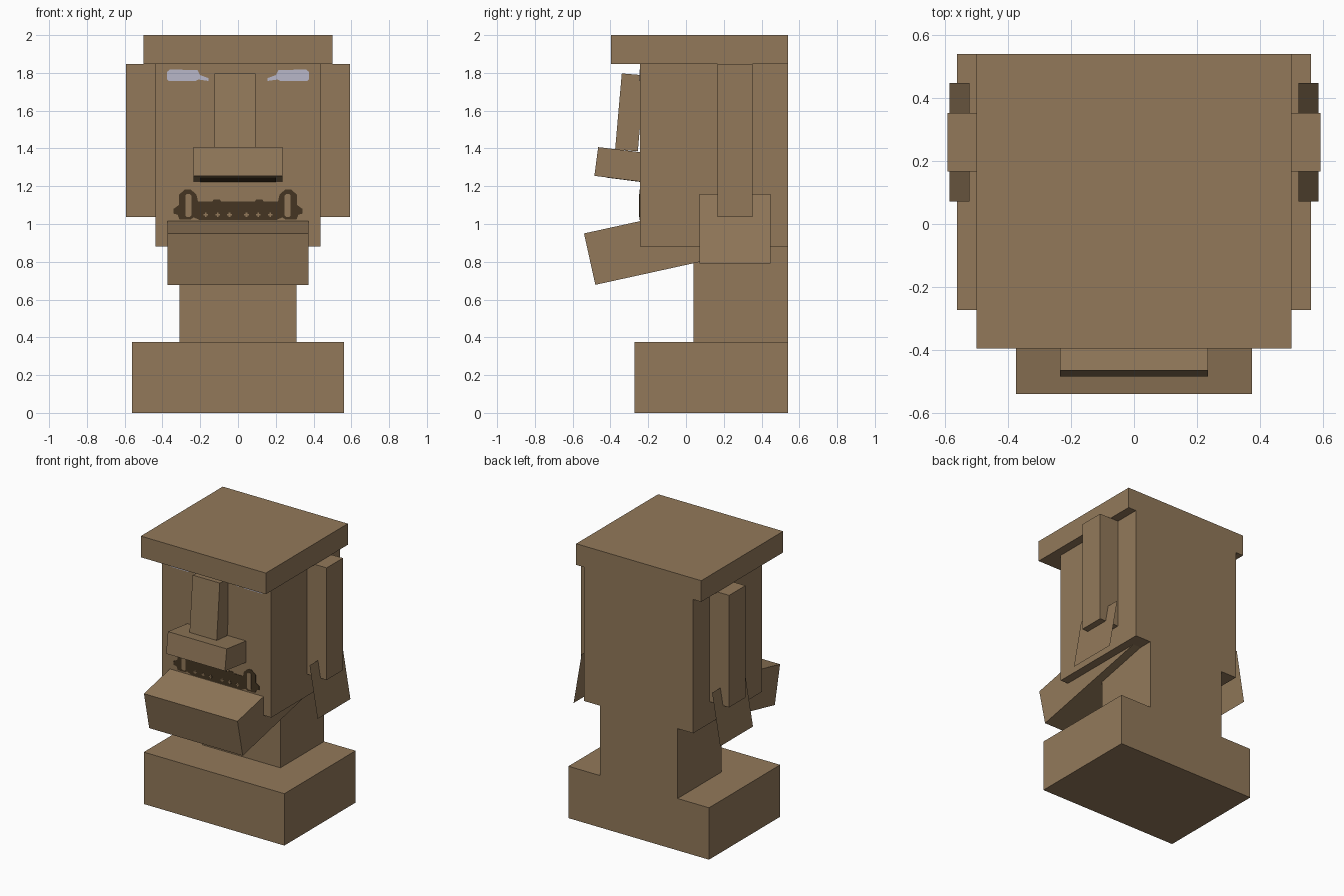
import bpy, bmesh

cube = bpy.data.objects.get("Cube")
if cube:
    bpy.data.objects.remove(cube, do_unlink=True)


def material(name, rgb):
    m = bpy.data.materials.new(name)
    m.use_nodes = True
    m.diffuse_color = (*rgb, 1)
    bsdf = next(n for n in m.node_tree.nodes if n.type == 'BSDF_PRINCIPLED')
    bsdf.inputs["Base Color"].default_value = (*rgb, 1)
    return m


STONE = material("brown stone", (0.288, 0.191, 0.102))
DARK = material("dark brown", (0.058, 0.036, 0.016))
PALE = material("pale lavender", (0.485, 0.474, 0.578))


def extrude(name, points, offset, mat):
    """Sweep a closed polygon along an offset into a solid."""
    bm = bmesh.new()
    face = bm.faces.new([bm.verts.new(p) for p in points])
    if any(offset):
        ext = bmesh.ops.extrude_face_region(bm, geom=[face], use_keep_orig=True)
        moved = [g for g in ext["geom"] if isinstance(g, bmesh.types.BMVert)]
        bmesh.ops.translate(bm, verts=moved, vec=offset)
    bmesh.ops.recalc_face_normals(bm, faces=bm.faces)
    mesh = bpy.data.meshes.new(name)
    bm.to_mesh(mesh)
    bm.free()
    mesh.materials.append(mat)
    obj = bpy.data.objects.new(name, mesh)
    bpy.context.collection.objects.link(obj)
    return obj


def side_prism(name, x0, x1, profile, mat=STONE):
    """Solid from a (y, z) side profile between two x values."""
    return extrude(name, [(x0, y, z) for y, z in profile], (x1 - x0, 0, 0), mat)


def block(name, x0, x1, y0, y1, z0, z1, mat=STONE):
    return side_prism(name, x0, x1, [(y0, z0), (y1, z0), (y1, z1), (y0, z1)], mat)


FACE_Y, BACK_Y = -0.243, 0.54


def face_plate(name, outline, mat, thick=0.003):
    """Thin plate on the face from an (x, z) outline."""
    return extrude(name, [(x, FACE_Y, z) for x, z in outline], (0, -thick, 0), mat)


def rect(x, z, w, h):
    return [(x - w / 2, z - h / 2), (x + w / 2, z - h / 2),
            (x + w / 2, z + h / 2), (x - w / 2, z + h / 2)]


# Stacked body
block("base", -0.562, 0.562, -0.273, BACK_Y, 0, 0.375)
block("neck", -0.311, 0.311, 0.04, BACK_Y, 0.375, 0.88)
block("head", -0.436, 0.436, FACE_Y, BACK_Y, 0.88, 1.847)
block("brow_slab", -0.5, 0.5, -0.396, BACK_Y, 1.847, 2.0)

# Tilted jaw running back into the head
side_prism("jaw", -0.374, 0.374,
           [(-0.54, 0.95), (-0.48, 0.678), (0.44, 0.88), (0.38, 1.152)])

# Tilted nose
side_prism("nose_bridge", -0.125, 0.092,
           [(-0.34, 1.797), (-0.375, 1.395), (-0.255, 1.385), (-0.22, 1.787)])
side_prism("nose_tip", -0.235, 0.235,
           [(-0.465, 1.407), (-0.485, 1.255), (-0.2, 1.219), (-0.2, 1.375)])
side_prism("nostrils", -0.2, 0.2,
           [(-0.425, 1.249), (-0.425, 1.246), (-0.243, 1.223), (-0.243, 1.226)], DARK)

# Ears with flared single-sheet lobes, and eyes
eye = [(0.155, 1.757), (0.155, 1.772), (0.2, 1.788), (0.215, 1.815), (0.36, 1.818),
       (0.376, 1.805), (0.376, 1.765), (0.365, 1.757), (0.225, 1.757), (0.21, 1.765)]
for side, s in (("left", 1), ("right", -1)):
    block(side + "_ear", s * 0.43, s * 0.592, 0.167, 0.353, 1.037, 1.847)
    extrude(side + "_ear_lobe",
            [(s * 0.522, 0.072, 1.16), (s * 0.522, 0.447, 1.16),
             (s * 0.586, 0.447, 0.79), (s * 0.586, 0.072, 0.79)], (0, 0, 0), STONE)
    face_plate(side + "_eye", [(s * x, z) for x, z in eye], PALE)

# Mouth outline, mirrored about the centre
half = [(0.09, 1.12), (0.095, 1.13), (0.13, 1.13), (0.135, 1.12), (0.212, 1.12),
        (0.22, 1.155), (0.25, 1.183), (0.28, 1.183), (0.313, 1.155), (0.313, 1.1),
        (0.342, 1.08), (0.342, 1.055), (0.32, 1.05), (0.31, 1.025), (0.25, 1.025),
        (0.235, 1.035), (0.2, 1.02)]
face_plate("mouth", half + [(-x, z) for x, z in reversed(half)], DARK)

# Stone-coloured gaps in the mouth: end slots and small crosses
for s in (-1, 1):
    face_plate("mouth_slot",
               [(s * x, z) for x, z in ((0.247, 1.045), (0.247, 1.15), (0.255, 1.158),
                                        (0.271, 1.158), (0.279, 1.15), (0.279, 1.045),
                                        (0.271, 1.037), (0.255, 1.037))], STONE, 0.005)
    for x in (0.045, 0.107, 0.17):
        face_plate("mouth_cross_bar", rect(s * x, 1.048, 0.024, 0.008), STONE, 0.005)
        face_plate("mouth_cross_post", rect(s * x, 1.048, 0.008, 0.024), STONE, 0.0045)
